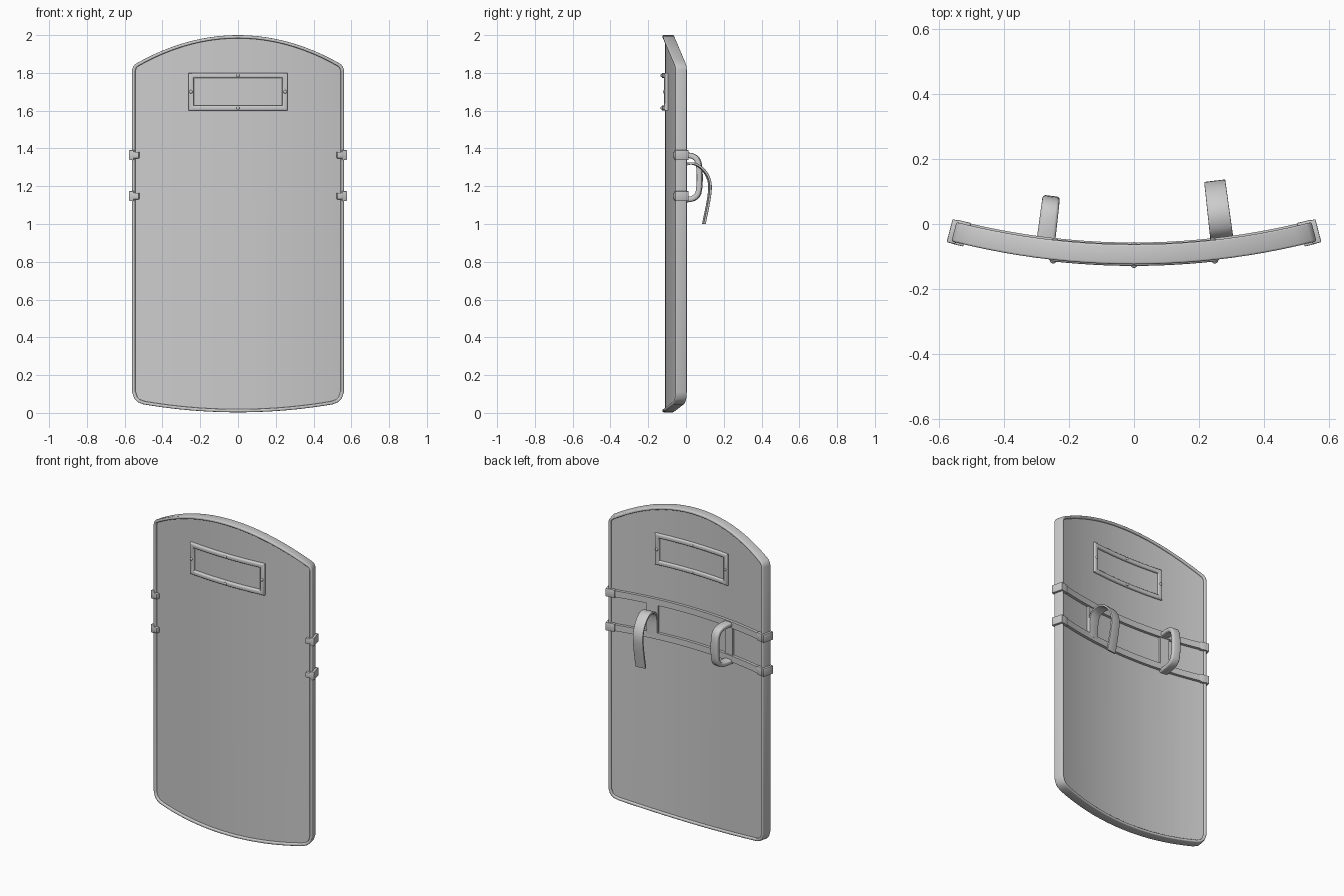
import bpy, bmesh, math
from mathutils import Vector

cube = bpy.data.objects.get("Cube")
if cube:
    bpy.data.objects.remove(cube, do_unlink=True)

RADIUS = 2.24      # horizontal bend of the whole shield
MID_Y = -0.093     # middle of the sheet on the centre line
parts = []


def bend(u, d, z):
    """Flat coordinates (along, depth towards the back, height) to the curved shield."""
    a, r = u / RADIUS, RADIUS - d
    return Vector((r * math.sin(a), MID_Y + RADIUS - r * math.cos(a), z))


def finish(name, bm):
    for v in bm.verts:
        v.co = bend(*v.co)
    bmesh.ops.recalc_face_normals(bm, faces=bm.faces)
    mesh = bpy.data.meshes.new(name)
    bm.to_mesh(mesh)
    bm.free()
    obj = bpy.data.objects.new(name, mesh)
    bpy.context.collection.objects.link(obj)
    parts.append(obj)
    return obj


def slab(name, outline, d0, d1, step=0.04, bevel=0):
    """Flat (u, z) outline with depth, sliced so that it bends smoothly."""
    bm = bmesh.new()
    face = bm.faces.new([bm.verts.new((u, d0, z)) for u, z in outline])
    ext = bmesh.ops.extrude_face_region(bm, geom=[face])
    verts = [g for g in ext["geom"] if isinstance(g, bmesh.types.BMVert)]
    bmesh.ops.translate(bm, verts=verts, vec=(0, d1 - d0, 0))
    if bevel:
        bmesh.ops.bevel(bm, geom=bm.edges[:], offset=bevel, segments=2,
                        profile=0.5, affect='EDGES')
    lo, hi = min(p[0] for p in outline), max(p[0] for p in outline)
    count = int((hi - lo) / step)
    for i in range(1, count):
        geom = bm.verts[:] + bm.edges[:] + bm.faces[:]
        bmesh.ops.bisect_plane(bm, geom=geom, plane_no=(1, 0, 0),
                               plane_co=(lo + (hi - lo) * i / count, 0, 0))
    return finish(name, bm)


def rect(u0, u1, z0, z1):
    return [(u0, z0), (u1, z0), (u1, z1), (u0, z1)]


def rounded(a0, a1, b0, b1, r, seg=3):
    """Rounded rectangle cross-section."""
    pts = []
    centres = [(a1 - r, b1 - r), (a0 + r, b1 - r), (a0 + r, b0 + r), (a1 - r, b0 + r)]
    for k, (ca, cb) in enumerate(centres):
        for i in range(seg + 1):
            t = (k + i / seg) * math.pi / 2
            pts.append((ca + r * math.cos(t), cb + r * math.sin(t)))
    return pts


def sweep(name, path, section, place, closed=False):
    """Sweep a section (offset, side) along a planar path with mitred corners."""
    pts = [Vector(p) for p in path]
    n = len(pts)
    bm = bmesh.new()
    rings = []
    for i, p in enumerate(pts):
        prev = pts[i - 1] if closed or i else None
        nxt = pts[(i + 1) % n] if closed or i < n - 1 else None
        dirs = [(b - a).normalized() for a, b in ((prev, p), (p, nxt))
                if a is not None and b is not None]
        n1, n2 = (Vector((d.y, -d.x)) for d in (dirs[0], dirs[-1]))
        m = (n1 + n2) / (1 + n1.dot(n2))
        rings.append([bm.verts.new(place(p + m * o, s)) for o, s in section])
    for i in range(n if closed else n - 1):
        a, b = rings[i], rings[(i + 1) % n]
        for j in range(len(section)):
            k = (j + 1) % len(section)
            bm.faces.new((a[j], a[k], b[k], b[j]))
    if not closed:
        bm.faces.new(rings[0])
        bm.faces.new(rings[-1])
    return finish(name, bm)


def soften(path, rounds=2):
    """Corner cutting that keeps the end points."""
    for _ in range(rounds):
        out = [path[0]]
        for (a, b), (c, d) in zip(path, path[1:]):
            out += [(a * .75 + c * .25, b * .75 + d * .25),
                    (a * .25 + c * .75, b * .25 + d * .75)]
        path = out + [path[-1]]
    return path


def on_face(p, s):      # path runs over the shield face
    return (p.x, s, p.y)


# Shield outline: curved bottom, straight sides, arched top
bottom = [(0.05 * i, 0.003 + 0.17 * (0.05 * i) ** 2) for i in range(11)]
corners = [(0.53, 0.057), (0.549, 0.076), (0.56, 0.11),
           (0.56, 1.815), (0.556, 1.83)]
top = [(u, 2 - 0.52 * u * u) for u in [0.545] + [0.05 * i for i in range(10, -1, -1)]]
half = bottom + corners + top
outline = half + [(-u, z) for u, z in half[-2:0:-1]]

# Sheet and edge rim
slab("shield_panel", [(u * 0.985, 1 + (z - 1) * 0.993) for u, z in outline], -0.018, 0.018)
sweep("edge_rim", outline, rounded(-0.017, 0, -0.031, 0.03, 0.006), on_face, closed=True)

# Window frame and rivets
W, Z0, Z1 = 0.26, 1.60, 1.80
steps = [-W + 2 * W * i / 12 for i in range(13)]
frame = [(u, Z0) for u in steps] + [(u, Z1) for u in reversed(steps)]
sweep("window_frame", frame, rounded(-0.028, 0, -0.036, 0.032, 0.008), on_face, closed=True)
for u, z in ((0, Z0 + 0.014), (0, Z1 - 0.014), (W - 0.014, 1.7), (0.014 - W, 1.7)):
    for d in (-0.036, 0.031):
        bm = bmesh.new()
        bmesh.ops.create_uvsphere(bm, u_segments=12, v_segments=8, radius=0.009)
        for v in bm.verts:
            v.co = (v.co.x + u, v.co.y * 0.7 + d, v.co.z + z)
        finish("window_rivet", bm)

# Rear rails with clips hooked around the rim
for z in (1.148, 1.365):
    slab("rear_rail", rect(-0.54, 0.54, z - 0.02, z + 0.02), 0.014, 0.036)
    for side in (-1, 1):
        def clip(name, u0, u1, h, d0, d1):
            a, b = sorted((side * u0, side * u1))
            slab(name, rect(a, b, z - h, z + h), d0, d1, bevel=0.003)
        clip("clip_outer", 0.548, 0.574, 0.026, -0.037, 0.036)
        clip("clip_front_hook", 0.522, 0.556, 0.017, -0.038, -0.014)
        clip("clip_back_plate", 0.515, 0.56, 0.026, 0.02, 0.038)

# Upright mounting strips between the rails
GRIP_U = 0.275
for side, w in ((1, 0.038), (-1, 0.03)):
    c = side * GRIP_U
    slab("mounting_strip", rect(c - w, c + w, 1.13, 1.383), 0.014, 0.03)


def ribbon(name, path, u, width, thick, r):
    sweep(name, soften(path), rounded(-thick / 2, thick / 2, -width / 2, width / 2, r),
          lambda p, s: (u + s, p.x, p.y))


# Arm strap on the left, hand grip on the right
ribbon("arm_strap", [(0.03, 1.15), (0.032, 1.265), (0.055, 1.312), (0.12, 1.325),
                     (0.175, 1.285), (0.206, 1.225), (0.203, 1.15), (0.172, 1.0)],
       GRIP_U, 0.072, 0.012, 0.003)
ribbon("hand_grip", [(0.02, 1.365), (0.08, 1.367), (0.13, 1.355), (0.15, 1.31),
                     (0.15, 1.18), (0.13, 1.138), (0.08, 1.127), (0.02, 1.128)],
       -GRIP_U, 0.058, 0.028, 0.01)

# Smooth shading with sharp edges kept
bpy.ops.object.select_all(action='DESELECT')
for obj in parts:
    obj.select_set(True)
bpy.context.view_layer.objects.active = parts[0]
bpy.ops.object.shade_smooth_by_angle(angle=math.radians(35))
